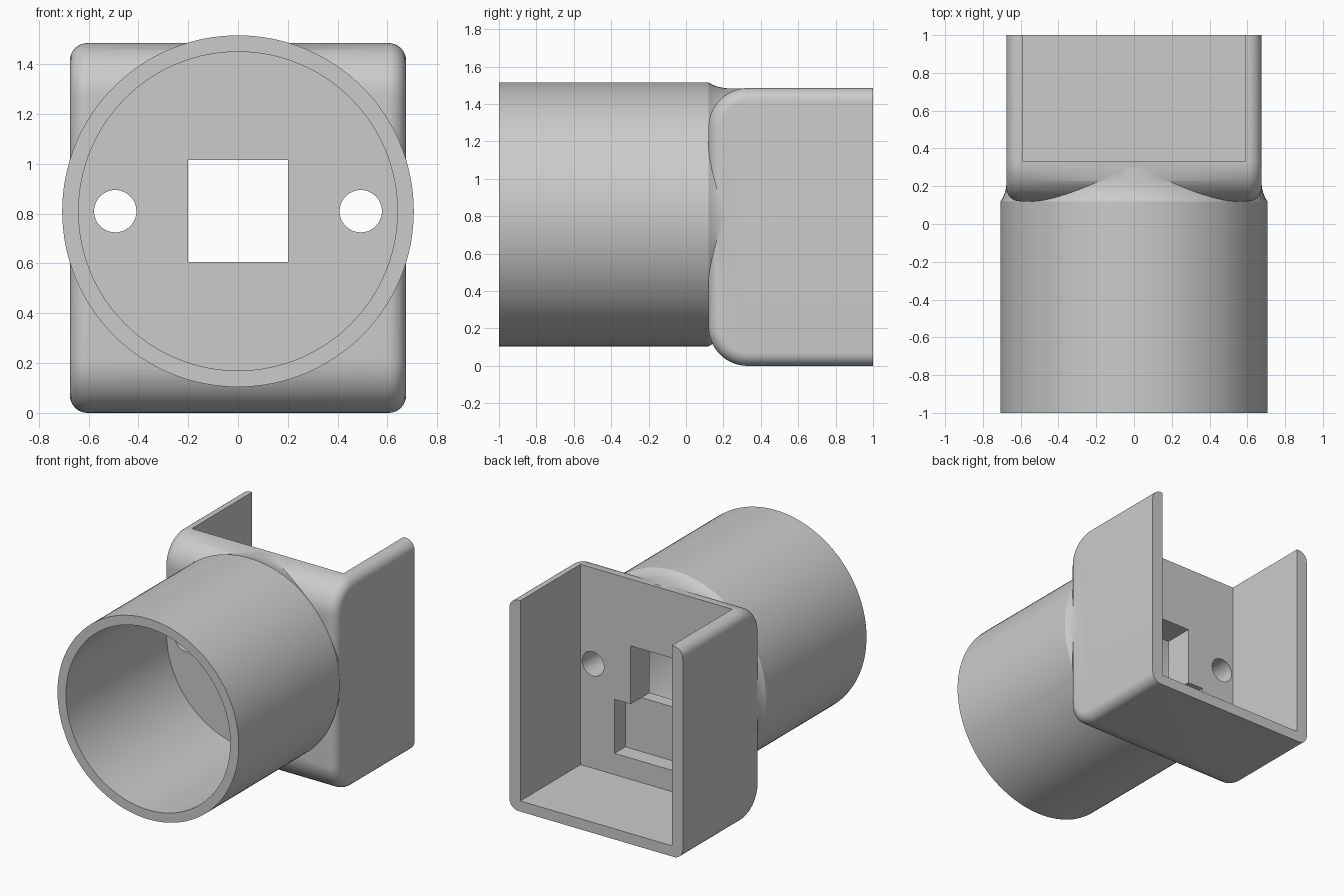
import bpy, bmesh, math
from mathutils import Matrix

old = bpy.data.objects.get("Cube")
if old:
    bpy.data.objects.remove(old, do_unlink=True)

grey = bpy.data.materials.new("plain grey")
grey.use_nodes = True
colour = (0.6, 0.6, 0.6, 1)
grey.diffuse_color = colour
grey.node_tree.nodes["Principled BSDF"].inputs["Base Color"].default_value = colour

AXIS_Z = 0.81


def add_object(name, bm):
    bmesh.ops.recalc_face_normals(bm, faces=bm.faces[:])
    mesh = bpy.data.meshes.new(name)
    bm.to_mesh(mesh)
    bm.free()
    mesh.materials.append(grey)
    ob = bpy.data.objects.new(name, mesh)
    bpy.context.collection.objects.link(ob)
    return ob


def block(name, x, y, z):
    """Box from (low, high) ranges."""
    bm = bmesh.new()
    bmesh.ops.create_cube(bm, size=1)
    for v in bm.verts:
        for i, (low, high) in enumerate((x, y, z)):
            v.co[i] = low if v.co[i] < 0 else high
    return add_object(name, bm)


def turned(name, profile, x=0.0, sides=128):
    """Closed solid turned about the tube axis from (y, radius) points."""
    bm = bmesh.new()
    rings = []
    for y, r in profile:
        rings.append([bm.verts.new((x + r * math.cos(a), y, AXIS_Z + r * math.sin(a)))
                      for a in (2 * math.pi * i / sides for i in range(sides))])
    for a, b in zip(rings, rings[1:]):
        for i in range(sides):
            j = (i + 1) % sides
            bm.faces.new((a[i], a[j], b[j], b[i]))
    bm.faces.new(rings[0])
    bm.faces.new(rings[-1])
    return add_object(name, bm)


def rounded_box(name, half_x, front, back, top, big, small):
    """Side outline with large front corners, its side edges then rounded."""
    bm = bmesh.new()
    outline = [(back, 0)]
    for cz, start in ((big, 270), (top - big, 180)):
        for i in range(17):
            a = math.radians(start - 90 * i / 16)
            outline.append((front + big + big * math.cos(a), cz + big * math.sin(a)))
    outline.append((back, top))
    face = bm.faces.new([bm.verts.new((-half_x, y, z)) for y, z in outline])
    new = bmesh.ops.extrude_face_region(bm, geom=[face])["geom"]
    bmesh.ops.translate(bm, vec=(2 * half_x, 0, 0),
                        verts=[g for g in new if isinstance(g, bmesh.types.BMVert)])
    rim = [e for e in bm.edges
           if abs(e.verts[0].co.x - e.verts[1].co.x) < 1e-4
           and min(v.co.y for v in e.verts) < back - 0.01]
    bmesh.ops.bevel(bm, geom=rim, offset=small, segments=8, profile=0.5, affect='EDGES')
    return add_object(name, bm)


def combine(target, other, operation):
    mod = target.modifiers.new(operation.lower(), 'BOOLEAN')
    mod.operation = operation
    mod.solver = 'EXACT'
    mod.object = other
    bpy.context.view_layer.objects.active = target
    bpy.ops.object.modifier_apply(modifier=mod.name)
    bpy.data.objects.remove(other, do_unlink=True)


# Square housing with a round socket flowing into it
housing = rounded_box("socket_housing", 0.675, 0.12, 1.0, 1.485, 0.21, 0.07)
socket = turned("socket", [(-1, 0.706), (0.12, 0.706), (0.14, 0.694),
                           (0.165, 0.684), (0.19, 0.678), (0.22, 0.674), (0.3, 0.674)])
combine(housing, socket, 'UNION')

# Socket bore and open-topped rear bay
combine(housing, turned("bore", [(-1.1, 0.64), (0.12, 0.64)]), 'DIFFERENCE')
combine(housing, block("bay", (-0.59, 0.59), (0.33, 1.2), (0.075, 1.7)), 'DIFFERENCE')

# Window, recess below it, and the two screw holes in the partition
combine(housing, block("window", (-0.2, 0.2), (0, 0.5), (0.605, 1.015)), 'DIFFERENCE')
combine(housing, block("recess", (-0.325, 0.325), (0.21, 0.5), (0.225, 0.605)), 'DIFFERENCE')
for side in (-1, 1):
    combine(housing, turned("screw_hole", [(0, 0.085), (0.5, 0.085)], side * 0.493, 48),
            'DIFFERENCE')

# Smooth curved surfaces, crisp edges
bpy.ops.object.select_all(action='DESELECT')
housing.select_set(True)
bpy.context.view_layer.objects.active = housing
bpy.ops.object.shade_smooth_by_angle(angle=math.radians(30))
